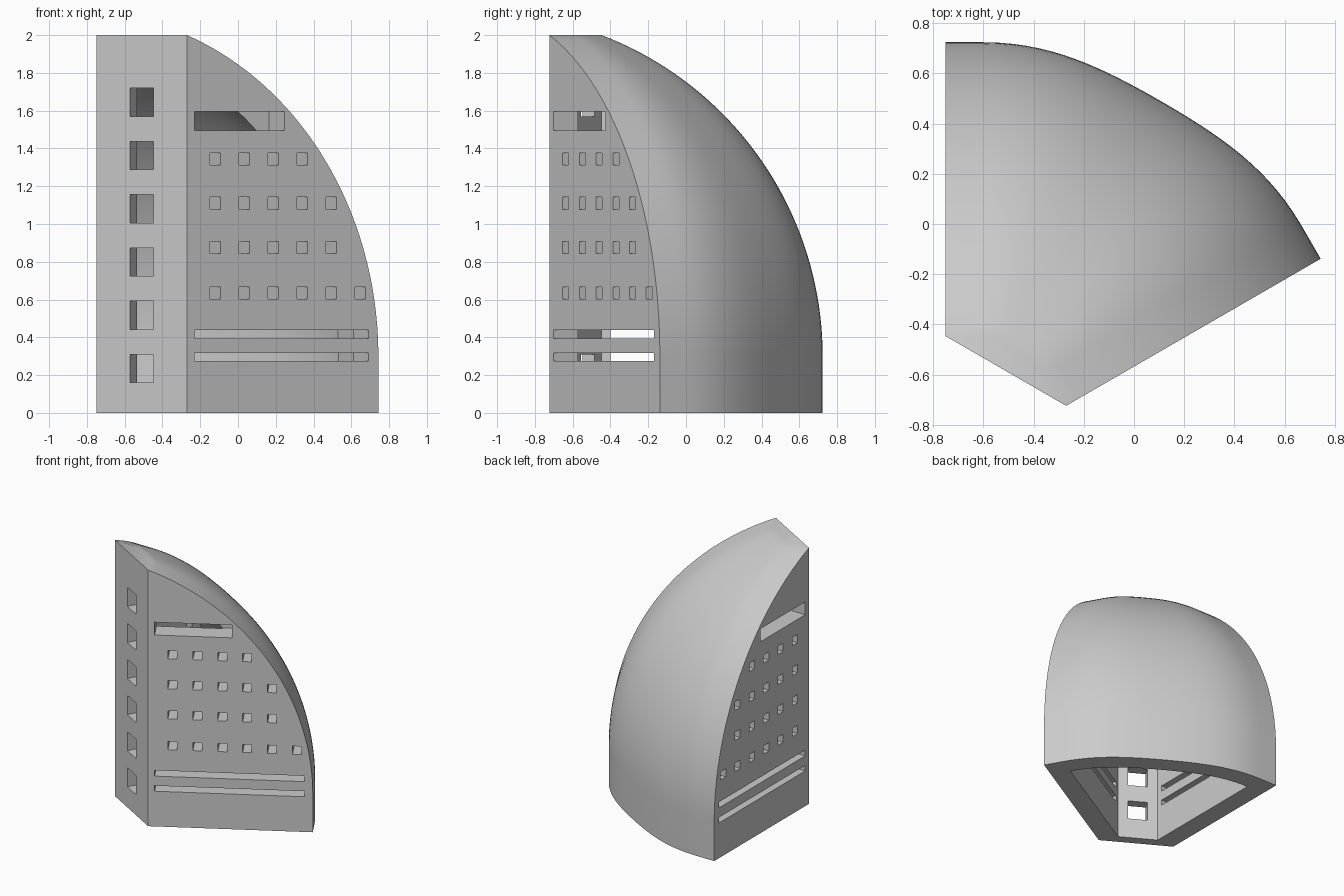
import bpy, bmesh, math
from mathutils import Vector

if "Cube" in bpy.data.objects:
    bpy.data.objects.remove(bpy.data.objects["Cube"])

# Main dimensions: the shell is symmetric about its own local y axis
HALF_FRONT = 0.277      # half width of the narrow front wall
REACH = 1.17            # length of each side wall at the base
WALL = 0.15             # shell thickness
SPRING = 0.3            # height where the side profile starts to curve
RADIUS = 1.82           # radius of the side profile
CENTRE = REACH - RADIUS
ALONG = Vector((0.5, math.sqrt(0.75)))      # direction of the +x side wall
INWARD = Vector((-math.sqrt(0.75), 0.5))    # its inward normal
CORNER = Vector((HALF_FRONT, 0))
INNER = CORNER + INWARD * WALL
ROWS, COLS = 40, 32


def flip(p):
    return Vector((-p.x, p.y))


def dome_arc(s):
    """Horizontal curve from the +x wall to the -x wall, square to both."""
    end = INNER + ALONG * s
    handle = end + INWARD * (0.5 * end.x / 0.73)
    middle = Vector((0, end.y + 0.067 * s / REACH))
    ctrl = [end, handle, middle, flip(handle), flip(end)]
    pts = []
    for i in range(COLS + 1):
        t = i / COLS
        pts.append(sum((c * math.comb(4, j) * t**j * (1 - t)**(4 - j)
                        for j, c in enumerate(ctrl)), Vector((0, 0))))
    return pts


def outer_ring(s):
    c = CORNER + ALONG * s
    return [flip(CORNER), CORNER, c] + dome_arc(s) + [flip(c)]


def cavity_ring(s):
    return [flip(INNER), INNER] + dome_arc(s)


def make_object(name, bm):
    bmesh.ops.remove_doubles(bm, verts=bm.verts[:], dist=1e-5)
    bmesh.ops.recalc_face_normals(bm, faces=bm.faces[:])
    mesh = bpy.data.meshes.new(name)
    bm.to_mesh(mesh)
    bm.free()
    obj = bpy.data.objects.new(name, mesh)
    bpy.context.collection.objects.link(obj)
    return obj


def loft(name, ring_at, radius, bottom):
    """Stack horizontal rings along the curved side profile."""
    top = math.acos(-CENTRE / radius)
    levels = [(CENTRE + radius, bottom)]
    for i in range(ROWS + 1):
        a = top * i / ROWS
        levels.append((max(0, CENTRE + radius * math.cos(a)),
                       SPRING + radius * math.sin(a)))
    bm = bmesh.new()
    rings = [[bm.verts.new((p.x, p.y, z)) for p in ring_at(s)]
             for s, z in levels]
    for low, high in zip(rings, rings[1:]):
        for i in range(len(low)):
            j = (i + 1) % len(low)
            bm.faces.new((low[i], low[j], high[j], high[i]))
    bm.faces.new(rings[0])
    bm.faces.new(rings[-1])
    return make_object(name, bm)


def add_box(bm, origin, along, inward, s_range, depth, z_range):
    made = bmesh.ops.create_cube(bm, size=1)["verts"]
    for v in made:
        s, d, z = (r[0] if c < 0 else r[1]
                   for c, r in zip(v.co, (s_range, depth, z_range)))
        p = origin + along * s + inward * d
        v.co = (p.x, p.y, z)


shell = loft("dome_shell", outer_ring, RADIUS, 0)
cavity = loft("cavity_cutter", cavity_ring, RADIUS - WALL, -0.1)

# Openings: long slots and small windows on both side walls
bm = bmesh.new()
holes = [((0.046, 1.11), (0.275, 0.318)),
         ((0.046, 1.11), (0.393, 0.438)),
         ((0.046, 0.595), (1.495, 1.595))]
for count, z in ((6, 0.635), (5, 0.875), (5, 1.11), (4, 1.345)):
    for i in range(count):
        s = 0.173 + 0.177 * i
        holes.append(((s - 0.032, s + 0.032), (z - 0.032, z + 0.032)))
for s_range, z_range in holes:
    for side in (lambda p: p, flip):
        add_box(bm, side(CORNER), side(ALONG), side(INWARD),
                s_range, (-0.05, WALL + 0.01), z_range)

# Column of larger windows on the front wall
for i in range(6):
    z = 0.235 + 0.282 * i
    add_box(bm, Vector((0, 0)), Vector((1, 0)), Vector((0, 1)),
            (-0.072, 0.072), (-0.05, 0.085), (z - 0.075, z + 0.075))
openings = make_object("opening_cutter", bm)

# Hollow the shell and cut the openings
for cutter in (cavity, openings):
    cutter.hide_render = True
    mod = shell.modifiers.new(cutter.name, "BOOLEAN")
    mod.operation = "DIFFERENCE"
    mod.solver = "EXACT"
    mod.object = cutter
bpy.context.view_layer.update()
graph = bpy.context.evaluated_depsgraph_get()
result = bpy.data.meshes.new_from_object(shell.evaluated_get(graph))
shell.modifiers.clear()
shell.data = result
for cutter in (cavity, openings):
    bpy.data.objects.remove(cutter)

# Single flat grey
grey = bpy.data.materials.new("light_grey")
grey.use_nodes = True
colour = (0.6, 0.6, 0.6, 1)
grey.diffuse_color = colour
grey.node_tree.nodes["Principled BSDF"].inputs["Base Color"].default_value = colour
result.materials.clear()
result.materials.append(grey)

# Turn the shell into place
shell.rotation_euler.z = math.radians(-30)
shell.location = (-0.51, -0.585, 0)
bpy.ops.object.select_all(action="DESELECT")
shell.select_set(True)
bpy.context.view_layer.objects.active = shell
bpy.ops.object.shade_smooth_by_angle(angle=math.radians(30))
